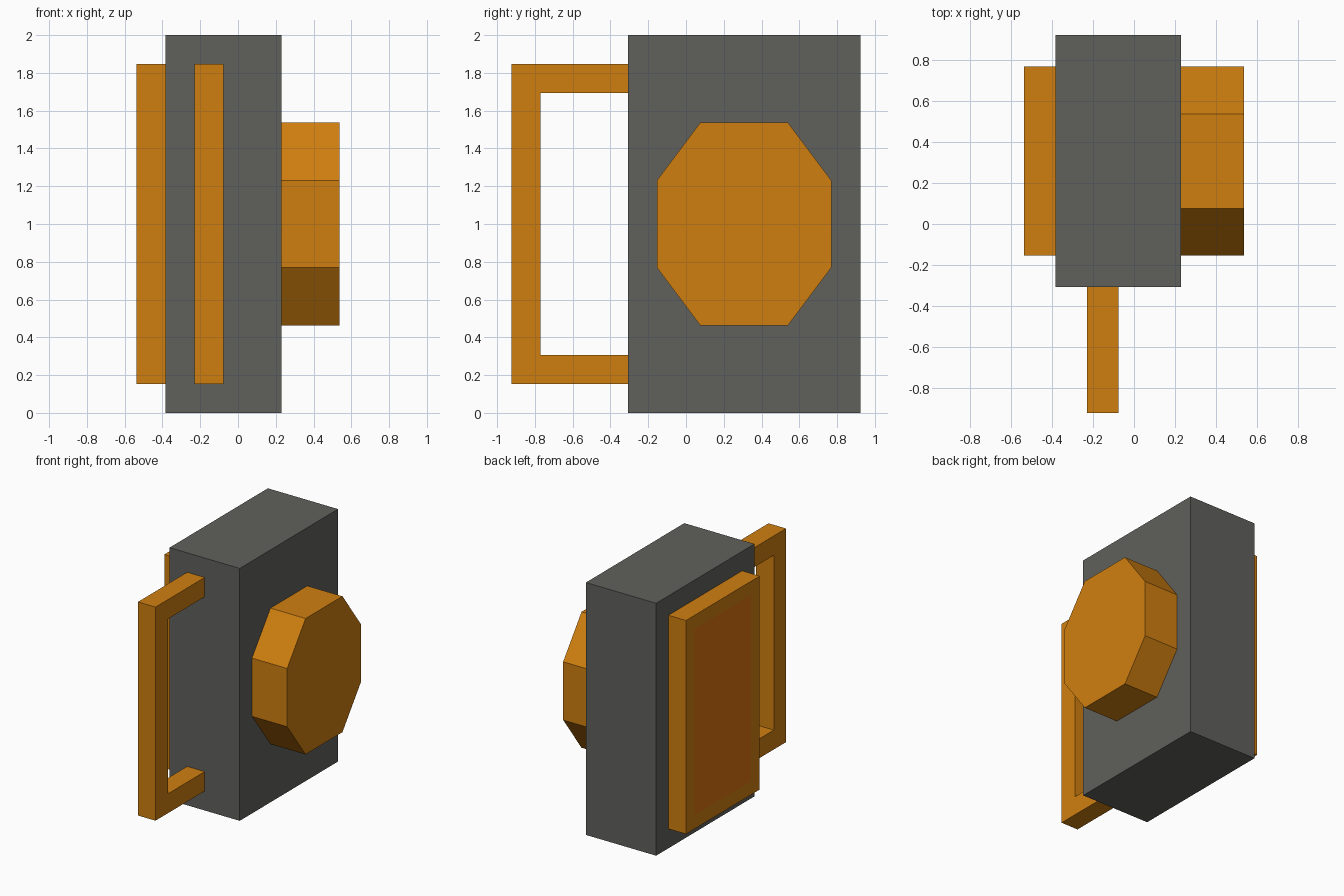
import bpy, bmesh

if "Cube" in bpy.data.objects:
    bpy.data.objects.remove(bpy.data.objects["Cube"])

U = 2 / 13  # the model sits on a regular grid, 13 cells tall


def material(name, rgb):
    m = bpy.data.materials.new(name)
    m.diffuse_color = (*rgb, 1)
    m.use_nodes = True
    m.node_tree.nodes["Principled BSDF"].inputs["Base Color"].default_value = m.diffuse_color
    return m


grey = material("dark grey", (0.117, 0.117, 0.107))
orange = material("orange", (0.631, 0.212, 0.005))
red_orange = material("reddish orange", (0.69, 0.171, 0.005))


def prism(name, profile, x0, x1, *mats, inset=0):
    """Extrude a (y, z) outline from x0 to x1, all in grid cells."""
    bm = bmesh.new()
    base = bm.faces.new([bm.verts.new((x0 * U, y * U, z * U)) for y, z in profile])
    ext = bmesh.ops.extrude_face_region(bm, geom=[base], use_keep_orig=True)
    moved = [g for g in ext["geom"] if isinstance(g, bmesh.types.BMVert)]
    bmesh.ops.translate(bm, verts=moved, vec=((x1 - x0) * U, 0, 0))
    bmesh.ops.recalc_face_normals(bm, faces=bm.faces[:])
    if inset:  # second colour in the middle of the left face
        left = min(bm.faces, key=lambda f: f.calc_center_median().x)
        bmesh.ops.inset_region(bm, faces=[left], thickness=inset * U)
        left.material_index = 1
    me = bpy.data.meshes.new(name)
    bm.to_mesh(me)
    bm.free()
    for m in mats:
        me.materials.append(m)
    ob = bpy.data.objects.new(name, me)
    bpy.context.collection.objects.link(ob)
    return ob


def rect(y0, y1, z0, z1):
    return [(y0, z0), (y1, z0), (y1, z1), (y0, z1)]


# main block
prism("body", rect(-2, 6, 0, 13), -2.5, 1.5, grey)

# side panel with a coloured centre
prism("side_panel", rect(-1, 5, 1, 12), -3.5, -2.5, orange, red_orange, inset=1)

# C-shaped grip on the front
prism("handle", [(-2, 1), (-6, 1), (-6, 12), (-2, 12),
                 (-2, 11), (-5, 11), (-5, 2), (-2, 2)], -1.5, -0.5, orange)

# eight-sided knob on the right
prism("knob", [(0.5, 3), (3.5, 3), (5, 5), (5, 8),
               (3.5, 10), (0.5, 10), (-1, 8), (-1, 5)], 1.5, 3.5, orange)
